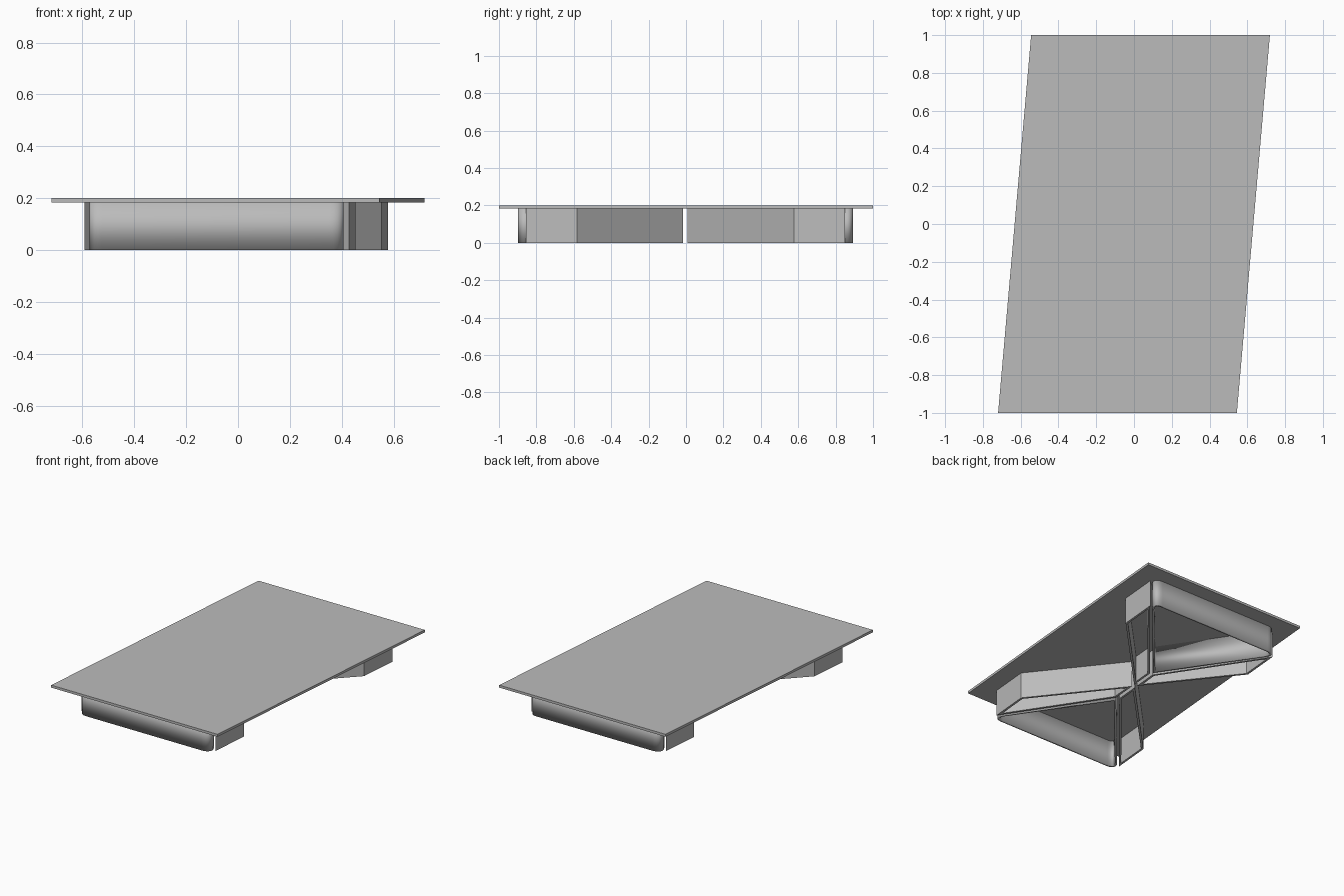
import bpy
import bmesh
from mathutils import Vector

cube = bpy.data.objects.get("Cube")
if cube:
    bpy.data.objects.remove(cube, do_unlink=True)

SHEAR = 0.0875          # sideways lean of the whole outline
TOP, PLATE, WALL = 0.2, 0.017, 0.015
OFFSET = Vector((-0.007, -0.003, 0))

grey = bpy.data.materials.new("neutral_grey")
grey.use_nodes = True
colour = (0.5, 0.5, 0.5, 1)
grey.diffuse_color = colour
grey.node_tree.nodes["Principled BSDF"].inputs["Base Color"].default_value = colour


def prism(name, points, z0, z1, sx=1, sy=1, rounded=(), hollow=False, shift=Vector()):
    """Extrude a mirrored, sheared outline; optionally keep only its side wall."""
    bm = bmesh.new()
    verts = [bm.verts.new((sx * x, sy * y, z0)) for x, y in points]
    face = bm.faces.new(verts)
    if rounded:
        bmesh.ops.bevel(bm, geom=[verts[i] for i in rounded], offset=0.092,
                        offset_type='OFFSET', segments=8, profile=0.5, affect='VERTICES')
    base = list(bm.faces)
    ret = bmesh.ops.extrude_face_region(bm, geom=base, use_keep_orig=True)
    lifted = [v for v in ret["geom"] if isinstance(v, bmesh.types.BMVert)]
    bmesh.ops.translate(bm, verts=lifted, vec=(0, 0, z1 - z0))
    for v in bm.verts:
        v.co.x += SHEAR * v.co.y
        v.co += shift
    bmesh.ops.recalc_face_normals(bm, faces=bm.faces)
    if hollow:
        caps = [f for f in bm.faces if abs(f.normal.z) > 0.9]
        bmesh.ops.delete(bm, geom=caps, context='FACES')
    mesh = bpy.data.meshes.new(name)
    bm.to_mesh(mesh)
    bm.free()
    mesh.materials.append(grey)
    obj = bpy.data.objects.new(name, mesh)
    bpy.context.collection.objects.link(obj)
    if hollow:
        solid = obj.modifiers.new("wall", 'SOLIDIFY')
        solid.thickness = WALL
        solid.offset = -1
        solid.use_even_offset = True
    if rounded:
        bpy.ops.object.select_all(action='DESELECT')
        obj.select_set(True)
        bpy.context.view_layer.objects.active = obj
        bpy.ops.object.shade_smooth_by_angle(angle=0.6)
    return obj


# Flat slanted top
W = 0.632
prism("top_plate", [(-W, -1), (W, -1), (W, 1), (-W, 1)], TOP - PLATE, TOP)

# Hollow diagonal arms and rounded end frames beneath the plate
arm = [(0.012, 0.012), (0.51, 0.58), (0.51, 0.853), (0.012, 0.185)]
end_frame = [(0, 0.205), (0.53, 0.896), (-0.53, 0.896)]
for end, sy in (("front", -1), ("back", 1)):
    for side, sx in (("left", 1), ("right", -1)):
        prism(f"{end}_{side}_arm", arm, 0, TOP - PLATE, sx, sy, hollow=True, shift=OFFSET)
    prism(f"{end}_end_frame", end_frame, 0, TOP - PLATE, 1, sy,
          rounded=(1, 2), hollow=True, shift=OFFSET)
